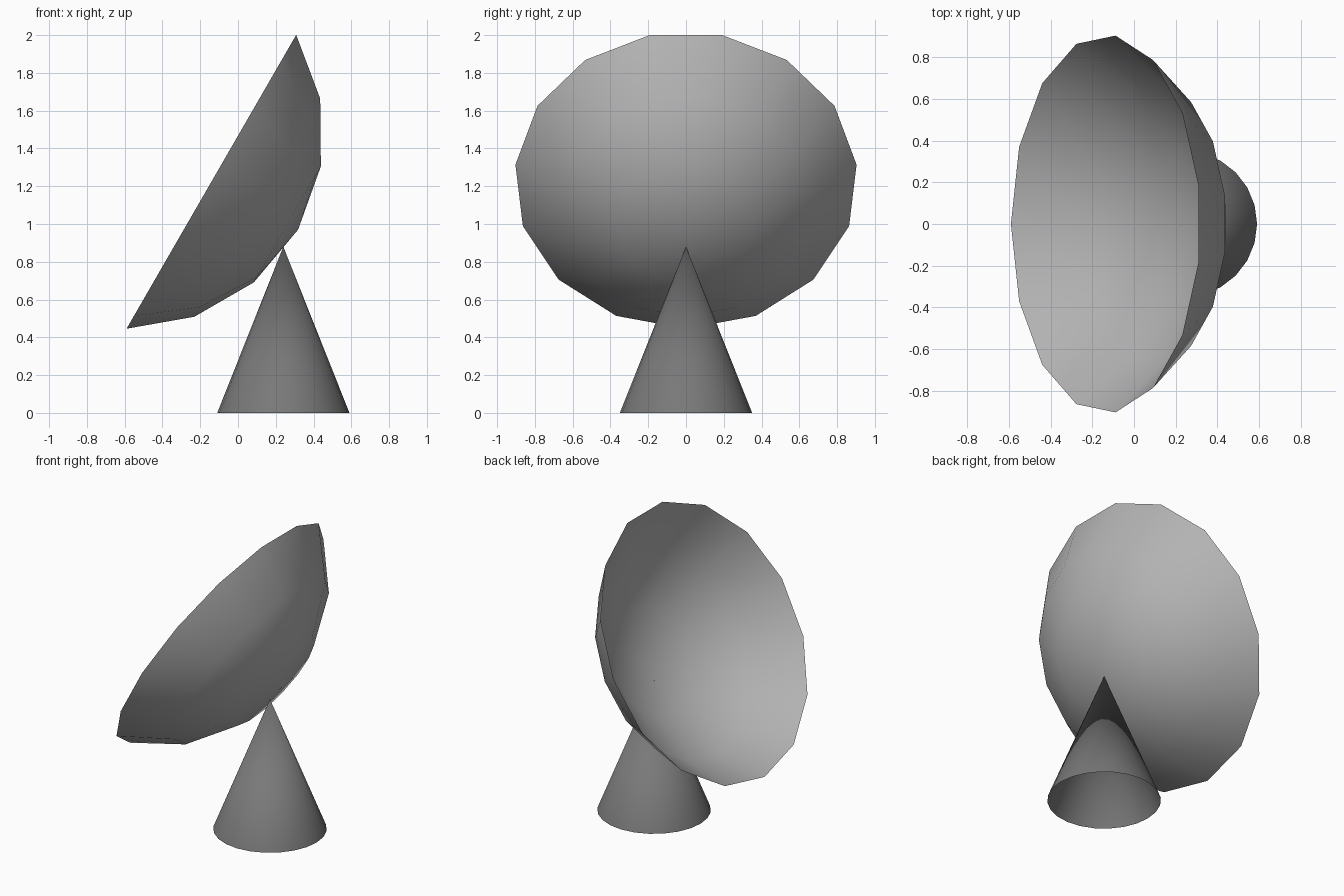
import bpy
import bmesh
from math import sin, cos, radians, tau
from mathutils import Matrix, Vector

cube = bpy.data.objects.get("Cube")
if cube:
    bpy.data.objects.remove(cube, do_unlink=True)


def make_material(name, grey):
    mat = bpy.data.materials.new(name)
    mat.use_nodes = True
    colour = (grey, grey, grey, 1)
    mat.diffuse_color = colour
    mat.node_tree.nodes["Principled BSDF"].inputs["Base Color"].default_value = colour
    return mat


def add_object(name, bm, mat):
    mesh = bpy.data.meshes.new(name)
    bm.to_mesh(mesh)
    bm.free()
    mesh.materials.append(mat)
    mesh.shade_smooth()
    obj = bpy.data.objects.new(name, mesh)
    bpy.context.collection.objects.link(obj)
    return obj


# Dish: a shallow spherical cap, one thin sheet, spun from an arc
SPHERE_R, HALF_ANGLE, RINGS, SIDES = 1.0485, 60, 3, 15
bm = bmesh.new()
arc = []
for i in range(RINGS + 1):
    a = radians(HALF_ANGLE * i / RINGS)
    height = SPHERE_R * (cos(a) - cos(radians(HALF_ANGLE)))
    arc.append(bm.verts.new((SPHERE_R * sin(a), 0, height)))
edges = [bm.edges.new(pair) for pair in zip(arc, arc[1:])]
bmesh.ops.spin(bm, geom=arc + edges, cent=(0, 0, 0), axis=(0, 0, 1),
               angle=tau, steps=SIDES, use_merge=False)
bmesh.ops.remove_doubles(bm, verts=bm.verts[:], dist=0.001)
bm.normal_update()
bmesh.ops.reverse_faces(bm, faces=[f for f in bm.faces if f.normal.z < 0])

# Tip the cap so its hollow side looks up and to the side
place = Matrix.Translation(Vector((-0.136, 0, 1.232))) @ Matrix.Rotation(radians(120), 4, "Y")
bmesh.ops.transform(bm, matrix=place, verts=bm.verts[:])
add_object("dish", bm, make_material("light grey", 0.45))

# Stand: an open-bottomed cone whose tip touches the back of the dish
CONE_R, CONE_H = 0.35, 0.88
bm = bmesh.new()
bmesh.ops.create_cone(bm, cap_ends=False, segments=24, radius1=CONE_R, radius2=0,
                      depth=CONE_H, matrix=Matrix.Translation((0.24, 0, CONE_H / 2)))
bmesh.ops.remove_doubles(bm, verts=bm.verts[:], dist=0.001)
bmesh.ops.recalc_face_normals(bm, faces=bm.faces[:])
add_object("cone_stand", bm, make_material("dark grey", 0.19))
